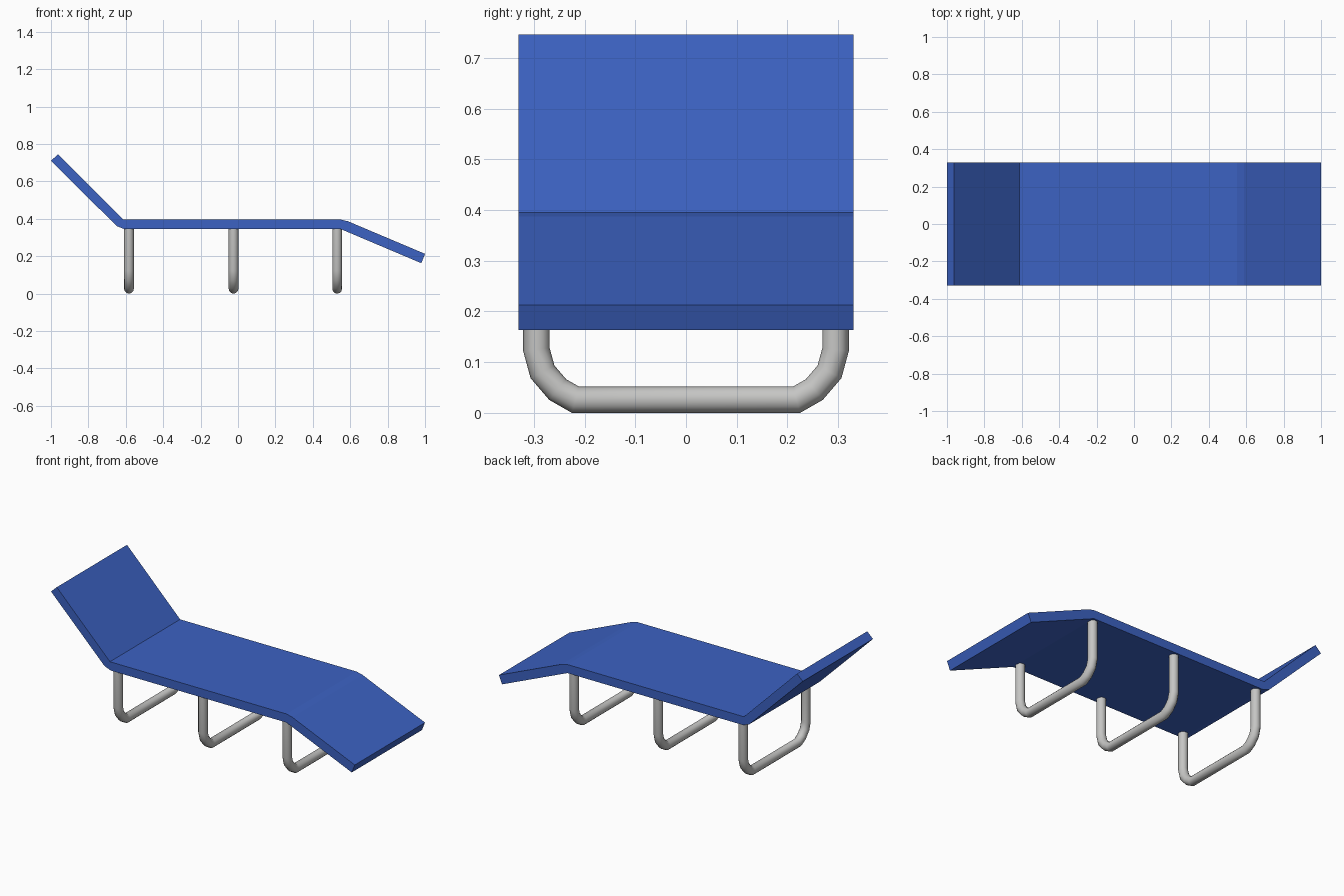
import bpy, bmesh, math
from mathutils import Vector

if "Cube" in bpy.data.objects:
    bpy.data.objects.remove(bpy.data.objects["Cube"])


def material(name, rgb):
    m = bpy.data.materials.new(name)
    m.diffuse_color = (*rgb, 1)
    m.use_nodes = True
    m.node_tree.nodes["Principled BSDF"].inputs["Base Color"].default_value = m.diffuse_color
    return m


def finish(bm, name, mat):
    bmesh.ops.recalc_face_normals(bm, faces=bm.faces)
    me = bpy.data.meshes.new(name)
    bm.to_mesh(me)
    bm.free()
    me.materials.append(mat)
    ob = bpy.data.objects.new(name, me)
    bpy.context.collection.objects.link(ob)
    return ob


blue = material("blue cushion", (0.045, 0.122, 0.54))
grey = material("light grey metal", (0.56, 0.56, 0.55))

# Bent lounge pad: side profile extruded across the width
profile = [(-1.0, 0.710), (-0.648, 0.361), (-0.607, 0.345), (0.55, 0.345),
           (0.98, 0.163), (1.0, 0.213), (0.588, 0.387), (0.55, 0.396),
           (-0.612, 0.396), (-0.962, 0.746)]
bm = bmesh.new()
face = bm.faces.new([bm.verts.new((x, -0.33, z)) for x, z in profile])
ext = bmesh.ops.extrude_face_region(bm, geom=[face])
bmesh.ops.translate(bm, vec=(0, 0.66, 0),
                    verts=[v for v in ext["geom"] if isinstance(v, bmesh.types.BMVert)])
finish(bm, "lounge_pad", blue)

# U-shaped tube legs: ring swept along a mirrored path in the YZ plane
half = [(0.295, 0.36), (0.295, 0.125), (0.283, 0.081), (0.253, 0.046), (0.218, 0.026)]
path = [Vector(p) for p in half] + [Vector((-y, z)) for y, z in reversed(half)]
R, SIDES = 0.026, 12


def leg(name, x0):
    bm = bmesh.new()
    rings = []
    for i, p in enumerate(path):
        a = (p - path[i - 1]).normalized() if i else None
        b = (path[i + 1] - p).normalized() if i < len(path) - 1 else None
        a, b = a or b, b or a
        t = (a + b).normalized()
        n = Vector((-t.y, t.x)) / t.dot(a)
        ring = []
        for k in range(SIDES):
            ang = 2 * math.pi * k / SIDES
            q = p + n * R * math.sin(ang)
            ring.append(bm.verts.new((x0 + R * math.cos(ang), q.x, q.y)))
        rings.append(ring)
    for r, s in zip(rings, rings[1:]):
        for k in range(SIDES):
            j = (k + 1) % SIDES
            bm.faces.new((r[k], r[j], s[j], s[k]))
    bm.faces.new(rings[0])
    bm.faces.new(rings[-1])
    ob = finish(bm, name, grey)
    bpy.ops.object.select_all(action='DESELECT')
    ob.select_set(True)
    bpy.context.view_layer.objects.active = ob
    bpy.ops.object.shade_smooth_by_angle(angle=math.radians(35))


for name, x in (("head_leg", -0.583), ("middle_leg", -0.024), ("foot_leg", 0.53)):
    leg(name, x)
